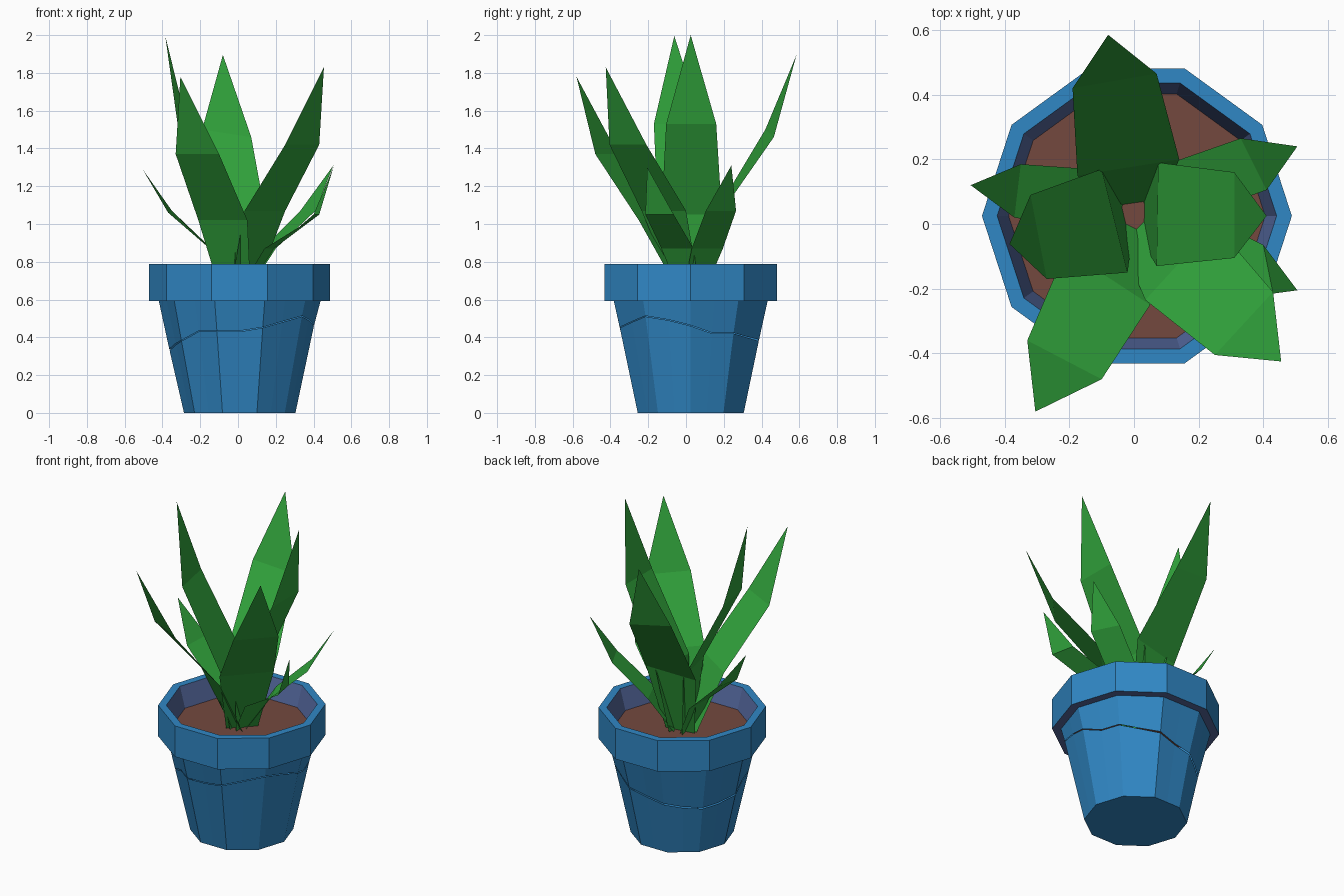
import bpy, bmesh, math, random
from mathutils import Vector

if "Cube" in bpy.data.objects:
    bpy.data.objects.remove(bpy.data.objects["Cube"])

random.seed(3)
CX, CY = 0.009, 0.025          # pot axis


def material(name, rgb):
    m = bpy.data.materials.new(name)
    m.diffuse_color = (*rgb, 1)
    m.use_nodes = True
    m.node_tree.nodes["Principled BSDF"].inputs["Base Color"].default_value = m.diffuse_color
    return m


BLUE = material("pot_blue", (0.030, 0.245, 0.56))
SLATE = material("slate_blue", (0.09, 0.14, 0.34))
SOIL = material("soil_brown", (0.175, 0.066, 0.049))
GREEN = material("leaf_green", (0.031, 0.37, 0.045))


def finish(name, bm, mats, recalc=False):
    if recalc:
        bmesh.ops.recalc_face_normals(bm, faces=bm.faces)
    me = bpy.data.meshes.new(name)
    bm.to_mesh(me)
    bm.free()
    for m in mats:
        me.materials.append(m)
    ob = bpy.data.objects.new(name, me)
    bpy.context.collection.objects.link(ob)
    return ob


def ring(bm, r, z, n=10):
    return [bm.verts.new((CX + r * math.cos(math.tau * i / n),
                          CY + r * math.sin(math.tau * i / n), z)) for i in range(n)]


def bridge(bm, a, b, mat=0):
    n = len(a)
    for i in range(n):
        j = (i + 1) % n
        bm.faces.new((a[i], a[j], b[j], b[i])).material_index = mat


# Rim: slate underside and inner wall, blue outside and top
bm = bmesh.new()
profile = [(0.428, 0.592), (0.479, 0.592), (0.479, 0.787), (0.432, 0.787), (0.393, 0.645)]
rings = [ring(bm, r, z) for r, z in profile]
for k, mat in enumerate((1, 0, 0, 1)):
    bridge(bm, rings[k], rings[k + 1], mat)
finish("rim", bm, [BLUE, SLATE])

# Soil disc
bm = bmesh.new()
bm.faces.new(ring(bm, 0.397, 0.658))
finish("soil", bm, [SOIL])

# Pot body, split by a thin crack whose height is given every 18 degrees
CRACK = [.46, .42, .42, .40, .38, .35, .33, .31, .30, .30,
         .33, .36, .38, .43, .43, .43, .45, .48, .51, .49]
DENT = [random.uniform(-0.008, 0.002) for _ in CRACK]


def wall_ring(bm, heights, dents):
    verts = []
    for i, z in enumerate(heights):
        r = 0.295 + (0.428 - 0.295) * z / 0.592 + dents[i]
        if i % 2:                                   # midpoints of the ten sides
            r *= math.cos(math.pi / 10)
        a = math.tau * i / 20
        verts.append(bm.verts.new((CX + r * math.cos(a), CY + r * math.sin(a), z)))
    return verts


FLAT = [0] * 20
gap = [0.008 if 4 <= i <= 11 else 0.004 for i in range(20)]
bm = bmesh.new()
low = wall_ring(bm, [0] * 20, FLAT)
bridge(bm, low, wall_ring(bm, CRACK, DENT))
bm.faces.new(low[::-1])
finish("pot_lower_body", bm, [BLUE])
bm = bmesh.new()
bridge(bm, wall_ring(bm, [z + g for z, g in zip(CRACK, gap)], DENT),
       wall_ring(bm, [0.592] * 20, FLAT))
finish("pot_upper_body", bm, [BLUE])


# Leaves: narrow base, middle pair, wide pair and a pointed tip
def leaf(name, tip, wide, mid, base_half):
    bm = bmesh.new()
    root = Vector((0, 0.03, 0.64))
    out = (Vector(tip) - root)
    out.z = 0
    out.normalize()
    side = Vector((-out.y, out.x, 0)) * base_half
    pts = [root + out * 0.03 + side, root + out * 0.03 - side, *mid, *wide, tip]
    v = [bm.verts.new(p) for p in pts]
    for f in ((0, 1, 3, 2), (2, 3, 5, 4), (4, 5, 6)):
        bm.faces.new([v[i] for i in f])
    finish(name, bm, [GREEN], True)


# Pairs run left edge then right edge, looking outward along the leaf
leaf("tall_leaf_back", (-.08, .585, 1.895),
     [(-.19, .42, 1.50), (.07, .465, 1.46)], [(-.175, .15, 1.05), (.14, .20, 1.08)], .09)
leaf("tall_leaf_left", (-.385, -.062, 1.995),
     [(-.27, -.17, 1.53), (-.32, .09, 1.53)], [(-.02, -.15, 1.05), (-.10, .17, 1.05)], .09)
leaf("tall_leaf_right", (.41, .025, 2.0),
     [(.31, .16, 1.53), (.31, -.105, 1.53)], [(.075, .19, 1.05), (.07, -.13, 1.05)], .09)
leaf("tall_leaf_front_left", (-.305, -.58, 1.78),
     [(-.10, -.48, 1.37), (-.33, -.36, 1.37)], [(.05, -.25, 1.02), (-.21, -.08, 1.02)], .09)
leaf("tall_leaf_front_right", (.455, -.425, 1.83),
     [(.43, -.21, 1.42), (.25, -.405, 1.42)], [(.25, 0, 1.07), (.035, -.235, 1.07)], .09)
leaf("short_leaf_left", (-.505, .12, 1.29),
     [(-.37, .02, 1.06), (-.35, .185, 1.07)], [(-.15, -.02, .87), (-.14, .17, .87)], .06)
leaf("short_leaf_back_right", (.505, .24, 1.31),
     [(.33, .265, 1.07), (.41, .105, 1.07)], [(.13, .195, .87), (.20, .03, .87)], .06)
leaf("short_leaf_front_right", (.505, -.205, 1.30),
     [(.40, -.065, 1.05), (.43, -.215, 1.05)][::1], [(.19, .04, .87), (.14, -.13, .87)], .06)
